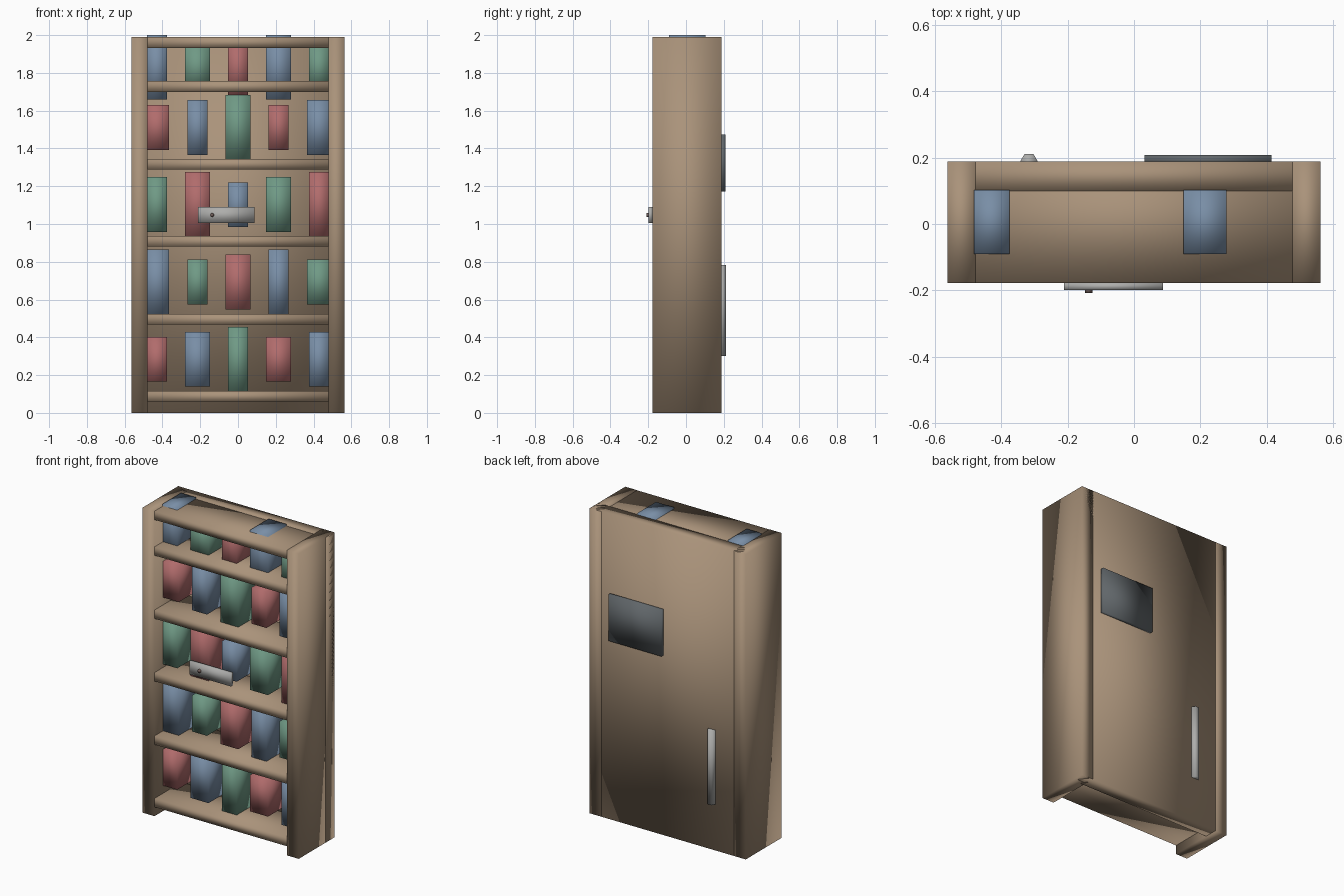
import bpy
import bmesh
from mathutils import Matrix, Vector

if "Cube" in bpy.data.objects:
    bpy.data.objects.remove(bpy.data.objects["Cube"], do_unlink=True)


def material(name, r, g, b):
    m = bpy.data.materials.new(name)
    m.use_nodes = True
    m.diffuse_color = (r, g, b, 1)
    m.node_tree.nodes["Principled BSDF"].inputs["Base Color"].default_value = (r, g, b, 1)
    return m


wood = material("wood", 0.40, 0.29, 0.195)
red = material("red_cover", 0.44, 0.15, 0.15)
blue = material("blue_cover", 0.19, 0.27, 0.38)
green = material("green_cover", 0.16, 0.32, 0.235)
steel = material("light_steel", 0.42, 0.42, 0.41)
slate = material("slate_grey", 0.12, 0.135, 0.145)
bronze = material("dark_bronze", 0.16, 0.11, 0.10)


def finish(name, bm, mat):
    mesh = bpy.data.meshes.new(name)
    bm.to_mesh(mesh)
    bm.free()
    mesh.materials.append(mat)
    mesh.shade_smooth()
    obj = bpy.data.objects.new(name, mesh)
    bpy.context.collection.objects.link(obj)
    return obj


def box(name, x, y, z, mat):
    """Box from (low, high) pairs along each axis."""
    low, high = (Vector(v) for v in zip(x, y, z))
    bm = bmesh.new()
    bmesh.ops.create_cube(bm, size=1, matrix=Matrix.LocRotScale(
        (low + high) / 2, None, high - low))
    return finish(name, bm, mat)


def prism(name, sides, radius, length, centre, axis, mat):
    bm = bmesh.new()
    turn = Vector((0, 0, 1)).rotation_difference(Vector(axis)).to_matrix().to_4x4()
    bmesh.ops.create_cone(bm, cap_ends=True, segments=sides, radius1=radius,
                          radius2=radius, depth=length,
                          matrix=Matrix.Translation(centre) @ turn)
    return finish(name, bm, mat)


# Case: side panels and thick back
front, rear, top = -0.178, 0.188, 1.99
inner, outer = 0.478, 0.563
box("left_side", (inner, outer), (front, rear), (0, top), wood)
box("right_side", (-outer, -inner), (front, rear), (0, top), wood)
box("back_panel", (-outer, outer), (0.10, rear), (0, top), wood)

# Shelves, the last one closing the top
for i, z in enumerate((0.0875, 0.495, 0.908, 1.316, 1.728, 1.961)):
    box(f"shelf_{i + 1}", (-inner, inner), (front, rear - 0.003),
        (z - 0.028, z + 0.028), wood)

# Books: colour, height and width cycle along the rows
covers = (red, blue, green)
heights = (0.236, 0.29, 0.342)
for row, z in enumerate((0.284, 0.693, 1.103, 1.511, 1.829)):
    for col in range(5):
        x = (col - 2) * 0.2145
        w = 0.0535 if (row + col) % 2 == 0 else 0.065
        h = heights[(col + 2 * row) % 3] / 2
        box(f"book_{row + 1}_{col + 1}", (x - w, x + w), (-0.09, 0.102),
            (z - h, z + h), covers[(row + col) % 3])

# Front latch plate with its small stud
box("latch_plate", (-0.212, 0.088), (-0.199, front), (1.005, 1.09), steel)
prism("latch_stud", 8, 0.011, 0.02, (-0.137, -0.198, 1.047), (0, 1, 0), bronze)

# Fittings on the back
box("back_plate", (0.032, 0.415), (0.18, 0.208), (1.172, 1.474), slate)
rail = prism("back_rail", 6, 0.027, 0.484, (0, 0, 0), (0, 0, 1), steel)
rail.rotation_euler.z = 0.5236
rail.location = (-0.317, 0.188, 0.542)
